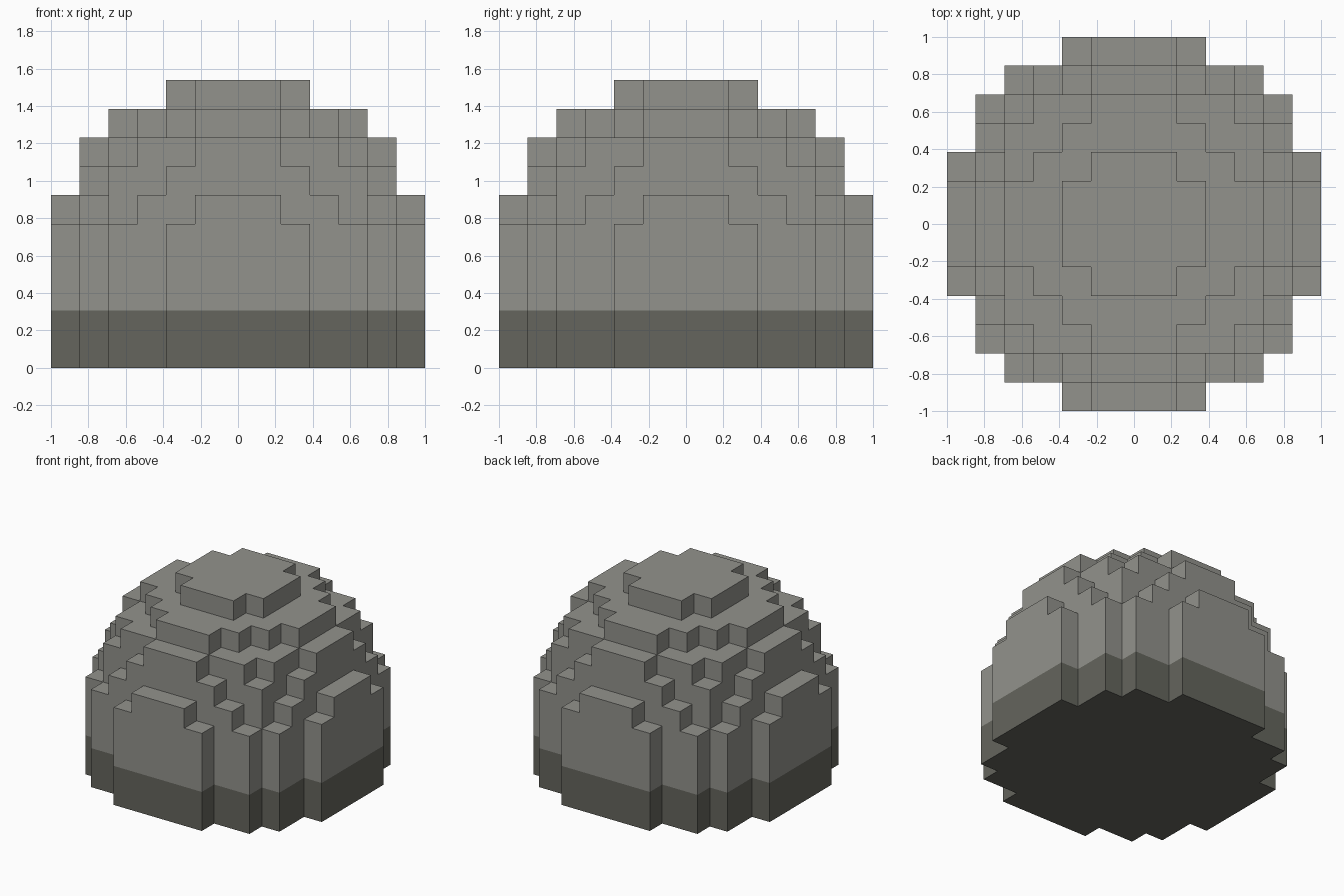
import bpy
import bmesh
from mathutils import Vector

cube = bpy.data.objects.get("Cube")
if cube:
    bpy.data.objects.remove(cube, do_unlink=True)

CELLS = 13                # blocks across the widest part
UNIT = 2 / CELLS          # block size
RADIUS = CELLS / 2        # dome radius in blocks
BOTTOM, TOP = -3, 6       # block layers relative to the dome's centre
BAND_TOP = -1             # first layer above the dark band


def make_material(name, color):
    mat = bpy.data.materials.new(name)
    mat.use_nodes = True
    mat.diffuse_color = color
    bsdf = mat.node_tree.nodes["Principled BSDF"]
    bsdf.inputs["Base Color"].default_value = color
    bsdf.inputs["Roughness"].default_value = 0.9
    return mat


def solid(cell):
    """Rounded blocks above the centre, straight walls below it."""
    i, j, k = cell
    if not BOTTOM <= k <= TOP:
        return False
    return i * i + j * j + max(k, 0) ** 2 <= RADIUS ** 2


def add_outer_faces(bm, cell):
    """Add only the sides of a block that touch open air."""
    for axis in range(3):
        for sign in (-1, 1):
            normal = Vector((0, 0, 0))
            normal[axis] = sign
            if solid([int(c + n) for c, n in zip(cell, normal)]):
                continue
            u, v = Vector((0, 0, 0)), Vector((0, 0, 0))
            u[(axis + 1) % 3] = 0.5
            v[(axis + 2) % 3] = 0.5 * sign
            mid = Vector(cell) + normal / 2
            corners = (mid - u - v, mid + u - v, mid + u + v, mid - u + v)
            lift = Vector((0, 0, 0.5 - BOTTOM))
            bm.faces.new([bm.verts.new((c + lift) * UNIT) for c in corners])


def build_part(name, layers, mat):
    bm = bmesh.new()
    span = range(-(CELLS // 2), CELLS // 2 + 1)
    for k in layers:
        for i in span:
            for j in span:
                if solid((i, j, k)):
                    add_outer_faces(bm, (i, j, k))
    bmesh.ops.remove_doubles(bm, verts=bm.verts, dist=UNIT / 100)
    mesh = bpy.data.meshes.new(name)
    bm.to_mesh(mesh)
    bm.free()
    mesh.materials.append(mat)
    obj = bpy.data.objects.new(name, mesh)
    bpy.context.collection.objects.link(obj)
    return obj


light_stone = make_material("light stone grey", (0.288, 0.288, 0.262, 1))
dark_stone = make_material("dark stone grey", (0.128, 0.130, 0.110, 1))

# Dark foot with its closed underside, then the stepped dome
build_part("base_band", range(BOTTOM, BAND_TOP), dark_stone)
build_part("stepped_dome", range(BAND_TOP, TOP + 1), light_stone)
